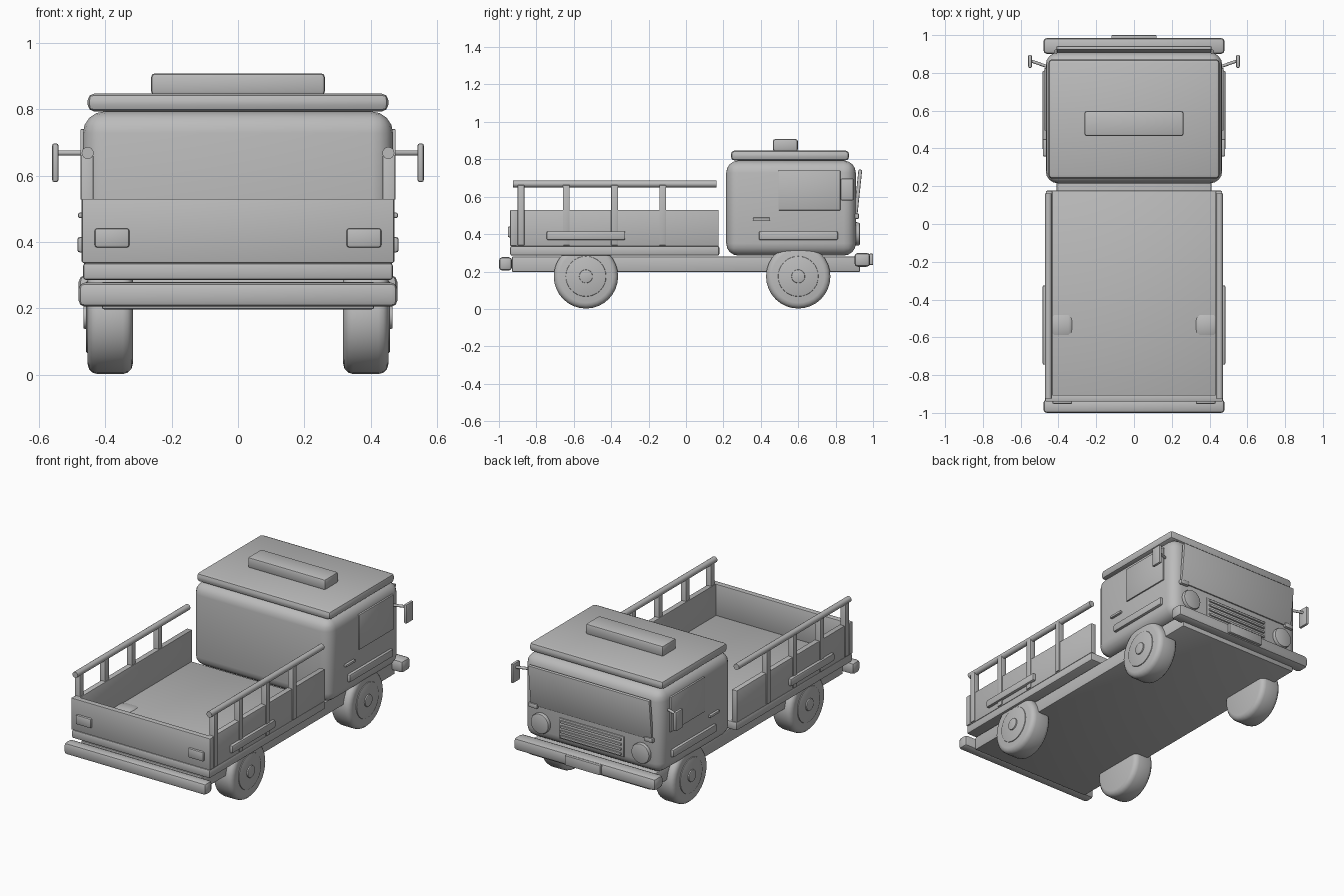
import bpy, math
from mathutils import Vector

if "Cube" in bpy.data.objects:
    bpy.data.objects.remove(bpy.data.objects["Cube"])

grey = bpy.data.materials.new("plain grey")
grey.use_nodes = True
COLOUR = (0.5, 0.5, 0.5, 1)
grey.diffuse_color = COLOUR
grey.node_tree.nodes["Principled BSDF"].inputs["Base Color"].default_value = COLOUR


def finish(ob, name, bevel=0, segments=2):
    """Name, colour, bevel and smooth a new part."""
    ob.name = name
    ob.data.materials.append(grey)
    bpy.ops.object.transform_apply(location=False, rotation=False, scale=True)
    if bevel:
        mod = ob.modifiers.new("rounded edges", "BEVEL")
        mod.width, mod.segments = bevel, segments
        bpy.ops.object.modifier_apply(modifier=mod.name)
    bpy.ops.object.shade_smooth_by_angle(angle=math.radians(35))
    return ob


def box(name, x, y, z, bevel=0, segments=2):
    """Box from its (low, high) extents on each axis."""
    spans = (x, y, z)
    bpy.ops.mesh.primitive_cube_add(size=1, location=[(a + b) / 2 for a, b in spans])
    ob = bpy.context.object
    ob.scale = [b - a for a, b in spans]
    return finish(ob, name, bevel, segments)


def rod(name, start, end, radius, bevel=0, segments=2, sides=32):
    """Cylinder between two points."""
    start, end = Vector(start), Vector(end)
    axis = end - start
    bpy.ops.mesh.primitive_cylinder_add(
        vertices=sides, radius=radius, depth=axis.length, location=(start + end) / 2,
        rotation=axis.to_track_quat("Z", "Y").to_euler())
    return finish(bpy.context.object, name, bevel, segments)


def wide(half):
    return (-half, half)


def side_span(s, a, b):
    return tuple(sorted((s * a, s * b)))


# Chassis and bumpers
box("chassis", wide(0.41), (-0.93, 0.93), (0.197, 0.28), 0.006)
box("bed_bumper", wide(0.48), (-1.0, -0.93), (0.205, 0.277), 0.018)
box("cab_bumper", wide(0.48), (0.90, 0.985), (0.225, 0.30), 0.02)
box("number_plate", wide(0.12), (0.98, 1.0), (0.235, 0.295), 0.004)

# Cargo bed
box("bed_floor", wide(0.467), (-0.94, 0.178), (0.285, 0.337), 0.01)
box("tailgate", wide(0.47), (-0.94, -0.905), (0.337, 0.53), 0.004)

# Cab body, roof and roof box
box("cab", wide(0.467), (0.215, 0.908), (0.285, 0.793), 0.065, 4)
box("roof", wide(0.453), (0.24, 0.872), (0.793, 0.847), 0.02)
box("roof_box", wide(0.262), (0.465, 0.598), (0.842, 0.908), 0.012)

# Windscreen leaning out at the top
screen = box("windscreen", wide(0.41), (0.909, 0.929), (0.495, 0.745), 0.005)
screen.rotation_euler.x = math.radians(-6)

# Grille with slats
box("grille", wide(0.22), (0.90, 0.915), (0.34, 0.465), 0.004)
for i in range(4):
    z = 0.357 + i * 0.03
    box("grille_slat", wide(0.205), (0.91, 0.925), (z - 0.007, z + 0.007), 0.003)

# Parts on both sides
for s, side in ((1, "left"), (-1, "right")):
    # Wheels
    for y, end in ((-0.535, "bed"), (0.60, "cab")):
        label = f"{side}_{end}"
        rod(label + "_tyre", (s * 0.317, y, 0.174), (s * 0.453, y, 0.174), 0.172, 0.03, 3)
        rod(label + "_wheel_disc", (s * 0.33, y, 0.174), (s * 0.458, y, 0.174), 0.108, 0.004)
        rod(label + "_hub", (s * 0.44, y, 0.174), (s * 0.466, y, 0.174), 0.036, 0.004)

    # Bed side board, posts and hand rail
    box(side + "_board", side_span(s, 0.432, 0.466), (-0.935, 0.175), (0.335, 0.53), 0.004)
    for y in (-0.882, -0.64, -0.382, -0.125):
        box(side + "_post", side_span(s, 0.436, 0.472), (y - 0.018, y + 0.018), (0.34, 0.662), 0.003)
    rod(side + "_rail", (s * 0.453, -0.925, 0.668), (s * 0.453, 0.162, 0.668), 0.018, sides=16)

    # Trim strips, door window and handle
    for y in ((-0.745, -0.325), (0.39, 0.812)):
        box(side + "_trim", side_span(s, 0.455, 0.484), y, (0.368, 0.415), 0.008)
    box(side + "_window", side_span(s, 0.46, 0.475), (0.495, 0.825), (0.527, 0.74), 0.003)
    box(side + "_handle", side_span(s, 0.46, 0.482), (0.358, 0.45), (0.472, 0.488), 0.005)

    # Wing mirror
    rod(side + "_mirror_arm", (s * 0.45, 0.83, 0.668), (s * 0.55, 0.865, 0.668), 0.008, sides=12)
    box(side + "_mirror", side_span(s, 0.541, 0.56), (0.826, 0.896), (0.58, 0.697), 0.007)

    # Lamps
    rod(side + "_headlight", (s * 0.34, 0.89, 0.40), (s * 0.34, 0.93, 0.40), 0.061, 0.008)
    box(side + "_indicator", side_span(s, 0.36, 0.42), (0.895, 0.925), (0.482, 0.51), 0.006)
    box(side + "_tail_lamp", side_span(s, 0.327, 0.432), (-0.953, -0.93), (0.383, 0.441), 0.008)
